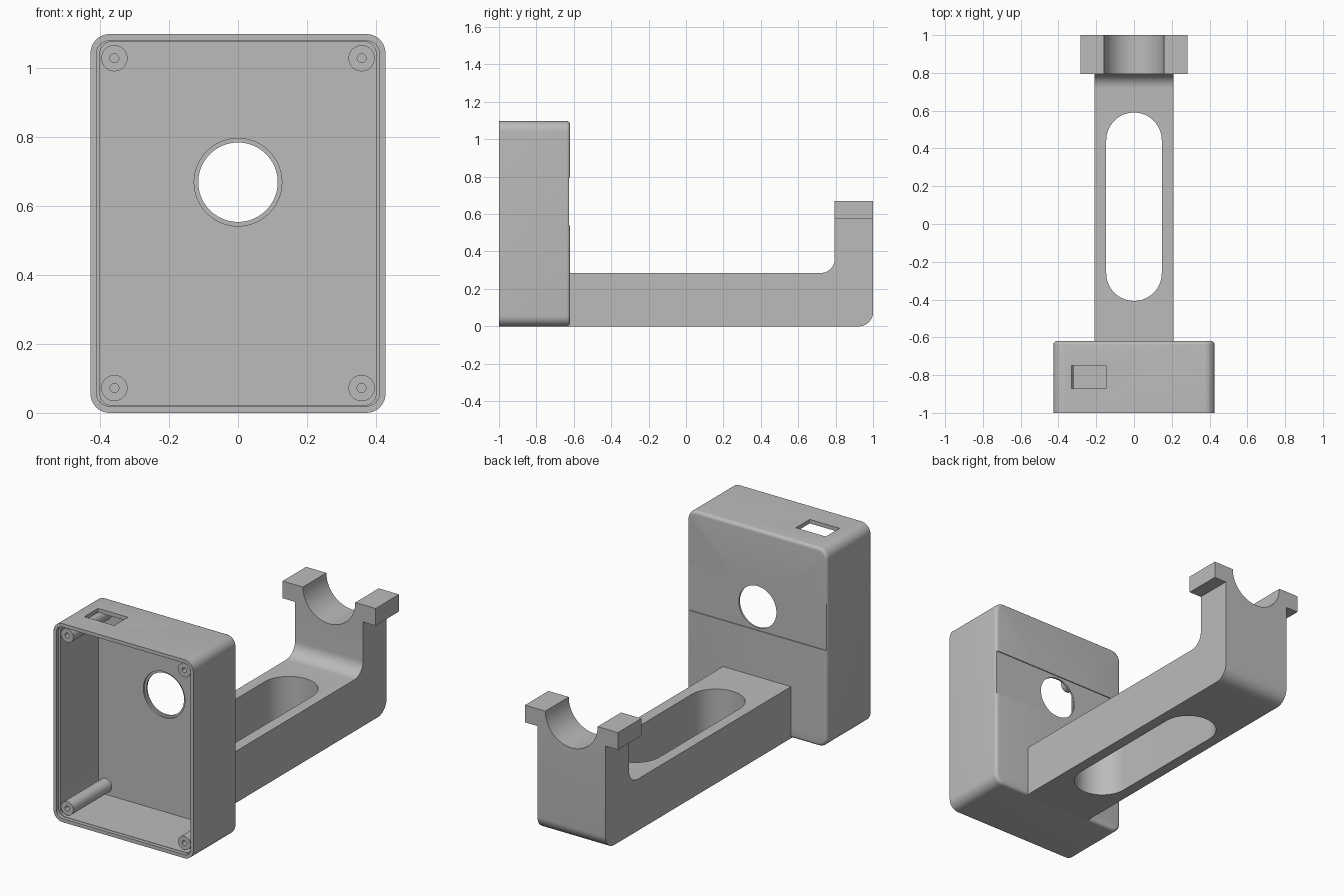
import bpy, bmesh, math

if "Cube" in bpy.data.objects:
    bpy.data.objects.remove(bpy.data.objects["Cube"])

grey = bpy.data.materials.new("plain grey")
grey.diffuse_color = (0.5, 0.5, 0.5, 1)
grey.use_nodes = True
grey.node_tree.nodes["Principled BSDF"].inputs["Base Color"].default_value = grey.diffuse_color


def loft(name, rings):
    """Closed solid through a list of equal-length rings of 3D points."""
    bm = bmesh.new()
    loops = [[bm.verts.new(p) for p in ring] for ring in rings]
    n = len(loops[0])
    for a, b in zip(loops, loops[1:]):
        for i in range(n):
            j = (i + 1) % n
            bm.faces.new((a[i], a[j], b[j], b[i]))
    bm.faces.new(loops[0])
    bm.faces.new(loops[-1])
    bmesh.ops.recalc_face_normals(bm, faces=bm.faces)
    mesh = bpy.data.meshes.new(name)
    bm.to_mesh(mesh)
    bm.free()
    mesh.materials.append(grey)
    ob = bpy.data.objects.new(name, mesh)
    bpy.context.collection.objects.link(ob)
    return ob


def prism(name, pts, axis, lo, hi):
    """Extrude a 2D profile along x, y or z."""
    put = {"x": lambda a, b, t: (t, a, b),
           "y": lambda a, b, t: (a, t, b),
           "z": lambda a, b, t: (a, b, t)}[axis]
    return loft(name, [[put(a, b, t) for a, b in pts] for t in (lo, hi)])


def arc(cx, cy, r, start, end, n):
    return [(cx + r * math.cos(math.radians(start + (end - start) * i / n)),
             cy + r * math.sin(math.radians(start + (end - start) * i / n)))
            for i in range(n + 1)]


def circle(cx, cy, r, n=64):
    return arc(cx, cy, r, 0, 360, n)[:-1]


def rect(x0, x1, y0, y1):
    return [(x0, y0), (x1, y0), (x1, y1), (x0, y1)]


def round_rect(x0, x1, y0, y1, r, n=10):
    return (arc(x1 - r, y1 - r, r, 0, 90, n) + arc(x0 + r, y1 - r, r, 90, 180, n)
            + arc(x0 + r, y0 + r, r, 180, 270, n) + arc(x1 - r, y0 + r, r, 270, 360, n))


def boolean(ob, tool, operation="DIFFERENCE"):
    """Apply a boolean and remove the helper object."""
    mod = ob.modifiers.new("boolean", "BOOLEAN")
    mod.operation, mod.solver, mod.object = operation, "EXACT", tool
    bpy.context.view_layer.update()
    result = ob.evaluated_get(bpy.context.evaluated_depsgraph_get())
    mesh = bpy.data.meshes.new_from_object(result)
    ob.modifiers.clear()
    ob.data = mesh
    bpy.data.objects.remove(tool)


def smooth(ob):
    bpy.ops.object.select_all(action="DESELECT")
    ob.select_set(True)
    bpy.context.view_layer.objects.active = ob
    bpy.ops.object.shade_smooth_by_angle(angle=math.radians(30))


W, H, BACK = 0.427, 1.097, -0.62
HOLE_Z = 0.668

# housing: rounded box with a softened back rim
sections = [(-1.0, 0.0)]
for i in range(6):
    a = math.radians(18 * i)
    sections.append((BACK - 0.018 + 0.018 * math.sin(a), 0.018 * (1 - math.cos(a))))
housing = loft("housing", [
    [(x, y, z) for x, z in round_rect(-W + d, W - d, d, H - d, 0.055 - d)]
    for y, d in sections])

# cavity, lid recess, sensor hole with counterbore, back groove, cable slot
boolean(housing, prism("cavity", round_rect(-0.4, 0.4, 0.022, H - 0.022, 0.035), "y", -1.1, -0.645))
boolean(housing, prism("lid_recess", round_rect(-0.41, 0.41, 0.02, H - 0.02, 0.037), "y", -1.1, -0.98))
boolean(housing, prism("sensor_hole", circle(0, HOLE_Z, 0.115), "y", -0.7, -0.5))
boolean(housing, prism("counterbore", circle(0, HOLE_Z, 0.127), "y", -0.7, -0.635))
boolean(housing, prism("back_groove", rect(-0.6, 0.6, HOLE_Z - 0.128, HOLE_Z + 0.128), "y", -0.625, -0.5))
boolean(housing, prism("cable_slot", rect(-0.33, -0.147, -0.87, -0.75), "z", 1.0, 1.2))
smooth(housing)

# screw posts in the four corners
for i, (x, z) in enumerate([(sx * 0.358, z) for sx in (-1, 1) for z in (0.072, 1.027)]):
    post = prism(f"screw_post_{i + 1}", circle(x, z, 0.038, 32), "y", -0.98, -0.64)
    boolean(post, prism("pilot_hole", circle(x, z, 0.013, 24), "y", -1.1, -0.75))
    smooth(post)

# arm: L-shaped side profile with filleted corners
profile = ([(-0.635, 0), (0.925, 0)] + arc(0.925, 0.075, 0.075, -90, 0, 10)[1:]
           + [(1.0, 0.67), (0.795, 0.67)]
           + arc(0.72, 0.36, 0.075, 0, -90, 10) + [(-0.635, 0.285)])
arm = prism("arm", profile, "x", -0.208, 0.208)

# head bar, long slot and half-round cradle
boolean(arm, prism("head_bar", rect(-0.284, 0.284, 0.575, 0.67), "y", 0.795, 1.0), "UNION")
slot = arc(0, 0.443, 0.147, 0, 180, 32) + arc(0, -0.26, 0.147, 180, 360, 32)
boolean(arm, prism("long_slot", slot, "z", -0.2, 0.5))
boolean(arm, prism("cradle", circle(0, 0.67, 0.16), "y", 0.7, 1.1))
smooth(arm)
